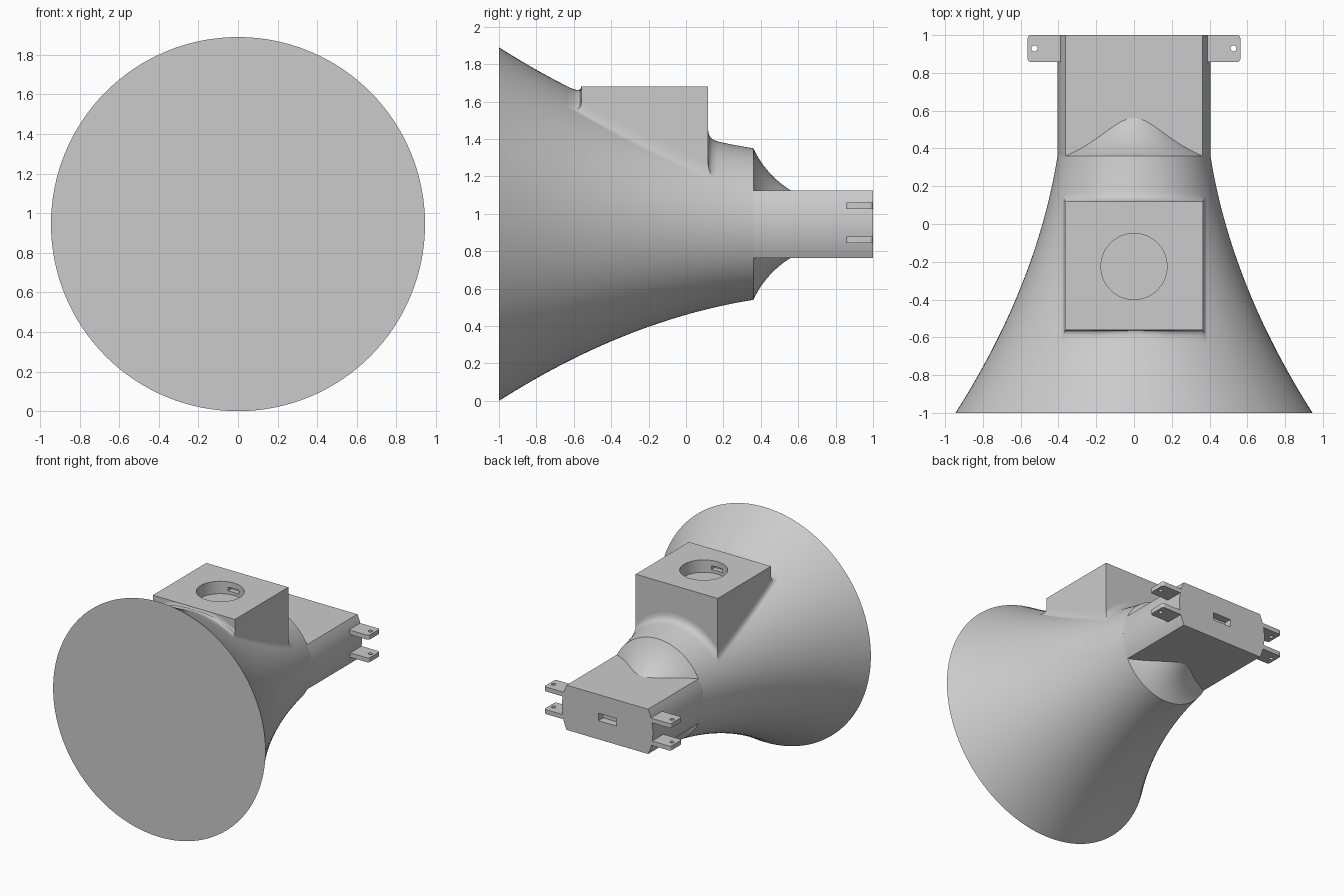
import bpy, bmesh, math
from mathutils import Vector

if "Cube" in bpy.data.objects:
    bpy.data.objects.remove(bpy.data.objects["Cube"], do_unlink=True)

AXIS_Z = 0.945      # height of the horn axis
NECK_R, NECK_Y = 0.405, 0.36
HALF_H = 0.18       # half height of the flat tail

grey = bpy.data.materials.new("plain_grey")
grey.use_nodes = True
colour = (0.6, 0.6, 0.6, 1)
grey.diffuse_color = colour
grey.node_tree.nodes["Principled BSDF"].inputs["Base Color"].default_value = colour


def finish(name, bm, smooth=True):
    bmesh.ops.recalc_face_normals(bm, faces=bm.faces)
    mesh = bpy.data.meshes.new(name)
    bm.to_mesh(mesh)
    bm.free()
    mesh.materials.append(grey)
    ob = bpy.data.objects.new(name, mesh)
    bpy.context.collection.objects.link(ob)
    if smooth:
        bpy.ops.object.select_all(action="DESELECT")
        ob.select_set(True)
        bpy.context.view_layer.objects.active = ob
        bpy.ops.object.shade_smooth_by_angle(angle=math.radians(30))
    return ob


def prism(name, outline, direction):
    """Extrude a closed outline of 3D points."""
    bm = bmesh.new()
    face = bm.faces.new([bm.verts.new(p) for p in outline])
    ext = bmesh.ops.extrude_face_region(bm, geom=[face], use_keep_orig=True)
    moved = [v for v in ext["geom"] if isinstance(v, bmesh.types.BMVert)]
    bmesh.ops.translate(bm, verts=moved, vec=direction)
    return finish(name, bm)


def box(name, lo, hi):
    outline = [(lo[0], lo[1], lo[2]), (hi[0], lo[1], lo[2]),
               (hi[0], hi[1], lo[2]), (lo[0], hi[1], lo[2])]
    return prism(name, outline, (0, 0, hi[2] - lo[2]))


def disc(x, y, z, r, n):
    return [(x + r * math.cos(i * math.tau / n), y + r * math.sin(i * math.tau / n), z)
            for i in range(n)]


def cut(target, cutter):
    """Apply a boolean difference and remove the cutter."""
    mod = target.modifiers.new("cut", "BOOLEAN")
    mod.object, mod.operation, mod.solver = cutter, "DIFFERENCE", "EXACT"
    bpy.ops.object.select_all(action="DESELECT")
    target.select_set(True)
    bpy.context.view_layer.objects.active = target
    bpy.ops.object.modifier_apply(modifier=mod.name)
    bpy.data.objects.remove(cutter, do_unlink=True)
    bpy.ops.object.shade_smooth_by_angle(angle=math.radians(30))


def horn_radius(y):
    t = (NECK_Y - y) / (1 + NECK_Y)
    return NECK_R + 0.216 * t + 0.324 * t * t


def horn_top(x, y):
    return AXIS_Z + math.sqrt(horn_radius(y) ** 2 - x * x)


# Flared horn with a concave shoulder running into the tail
profile = [(horn_radius(-1 + (1 + NECK_Y) * i / 32), -1 + (1 + NECK_Y) * i / 32)
           for i in range(33)]
a, b, c = Vector((NECK_R, NECK_Y)), Vector((0.235, 0.44)), Vector((0.15, 0.615))
for i in range(1, 15):
    t = i / 14
    profile.append(tuple(a * (1 - t) ** 2 + b * 2 * t * (1 - t) + c * t * t))

SEG = 128
bm = bmesh.new()
rings = []
for r, y in profile:
    rings.append([bm.verts.new((r * math.cos(k * math.tau / SEG), y,
                                AXIS_Z + r * math.sin(k * math.tau / SEG)))
                  for k in range(SEG)])
for r0, r1 in zip(rings, rings[1:]):
    for k in range(SEG):
        j = (k + 1) % SEG
        bm.faces.new((r0[k], r0[j], r1[j], r1[k]))
bm.faces.new(rings[0])
bm.faces.new(rings[-1])
finish("horn", bm)

# Tail: a cylinder flattened above and below, with a slot in its end
edge = math.asin(HALF_H / NECK_R)
angles = [-edge + 2 * edge * i / 16 for i in range(17)]
angles += [t + math.pi for t in angles]
tail = prism("tail", [(NECK_R * math.cos(t), NECK_Y, AXIS_Z + NECK_R * math.sin(t))
                      for t in angles], (0, 1 - NECK_Y, 0))
cut(tail, box("slot_cutter", (-0.08, 0.94, AXIS_Z - 0.03), (0.08, 1.1, AXIS_Z + 0.03)))

# Square housing on top, with a round recess and small slots in its wall
HX, Y0, Y1, TOP = 0.365, -0.56, 0.118, 1.68
housing = box("housing", (-HX, Y0, 1.2), (HX, Y1, TOP))
cut(housing, prism("recess_cutter", disc(0, -0.225, TOP - 0.1, 0.175, 64), (0, 0, 0.2)))
cut(housing, box("wall_slot_cutter", (-0.05, -0.44, 1.605), (0.05, -0.01, 1.635)))

# Fillet blending the housing into the horn
N, STEPS = 24, 6
side = [-1 + 2 * i / N for i in range(N)]
square = ([(s, -1) for s in side] + [(1, s) for s in side]
          + [(-s, 1) for s in side] + [(-1, -s) for s in side])
bm = bmesh.new()
strips = []
for u, v in square:
    w = (v + 1) / 2
    xi, yi = u * HX, Y0 + (Y1 - Y0) * w
    xo, yo = u * 0.385, -0.63 + 0.8 * w
    foot = Vector((xi, yi, horn_top(xi, yi)))
    start = Vector((xi, yi, min(TOP, foot.z + 0.055)))
    end = Vector((xo, yo, horn_top(xo, yo)))
    strip = []
    for i in range(STEPS + 1):
        t = i / STEPS
        strip.append(bm.verts.new(start * (1 - t) ** 2 + foot * 2 * t * (1 - t) + end * t * t))
    strips.append(strip)
for k, s0 in enumerate(strips):
    s1 = strips[(k + 1) % len(strips)]
    for i in range(STEPS):
        bm.faces.new((s0[i], s0[i + 1], s1[i + 1], s1[i]))
finish("housing_fillet", bm)

# Four mounting tabs with rounded corners and bolt holes
ROUND, OUT, BACK, FRONT, THICK = 0.018, 0.563, 1.0, 0.857, 0.036
for sx, side_name in ((1, "left"), (-1, "right")):
    for z, level in ((1.025, "upper"), (0.843, "lower")):
        outline = [(sx * 0.37, BACK, z), (sx * 0.37, FRONT, z)]
        for cy, start in ((FRONT + ROUND, -90), (BACK - ROUND, 0)):
            for i in range(7):
                t = math.radians(start + 15 * i)
                outline.append((sx * (OUT - ROUND + ROUND * math.cos(t)),
                                cy + ROUND * math.sin(t), z))
        tab = prism(f"{level}_{side_name}_tab", outline, (0, 0, THICK))
        cut(tab, prism("bolt_cutter", disc(sx * 0.527, 0.93, z - 0.05, 0.016, 24), (0, 0, 0.15)))
